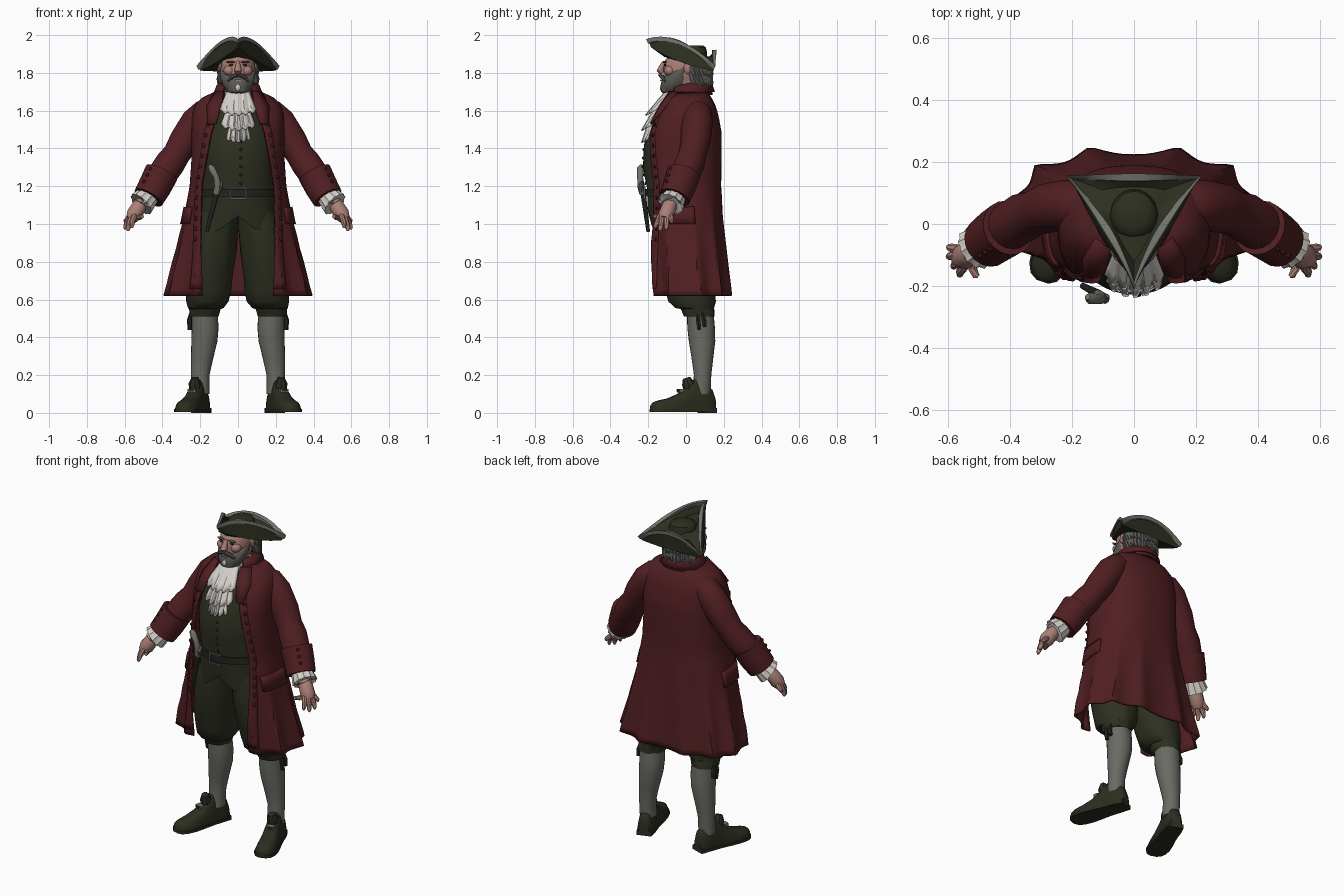
import bpy, bmesh, math, random
from mathutils import Vector

if "Cube" in bpy.data.objects:
    bpy.data.objects.remove(bpy.data.objects["Cube"])
random.seed(4)
PI = math.pi

def material(name, r, g, b):
    m = bpy.data.materials.new(name)
    m.diffuse_color = (r, g, b, 1)
    m.use_nodes = True
    m.node_tree.nodes["Principled BSDF"].inputs["Base Color"].default_value = m.diffuse_color
    return m

RED = material("coat_red", .082, .0135, .0165)
DARK_RED = material("dark_red", .040, .008, .010)
OLIVE = material("olive_cloth", .027, .029, .015)
SHOE = material("shoe_leather", .024, .027, .014)
GREY = material("stocking_grey", .145, .145, .128)
TRIM = material("trim_grey", .165, .170, .150)
HAIR = material("hair_grey", .105, .103, .095)
SKIN = material("skin", .400, .215, .180)
WHITE = material("linen_white", .660, .630, .590)
BLACK = material("dark_leather", .018, .018, .013)

def build(name, bm, mat, angle=40, thick=0):
    bmesh.ops.recalc_face_normals(bm, faces=bm.faces)
    me = bpy.data.meshes.new(name)
    bm.to_mesh(me)
    bm.free()
    me.materials.append(mat)
    for p in me.polygons:
        p.use_smooth = True
    me.set_sharp_from_angle(angle=math.radians(angle))
    ob = bpy.data.objects.new(name, me)
    bpy.context.collection.objects.link(ob)
    if thick:
        mod = ob.modifiers.new("thickness", 'SOLIDIFY')
        mod.thickness, mod.offset = thick, 0
    return ob

def loft(name, rings, mat, closed=True, caps=True, **kw):
    """Skin a list of point rings."""
    bm = bmesh.new()
    vs = [[bm.verts.new(p) for p in r] for r in rings]
    n = len(vs[0])
    for a, b in zip(vs, vs[1:]):
        for i in range(n if closed else n - 1):
            j = (i + 1) % n
            bm.faces.new((a[i], a[j], b[j], b[i]))
    if closed and caps:
        bm.faces.new(vs[0])
        bm.faces.new(vs[-1])
    return build(name, bm, mat, **kw)

def stack(name, rows, mat, s=1, n=24, wave=0, **kw):
    """Upright loft of ellipses: z, cx, cy, rx, ry."""
    rings = []
    for k, (z, cx, cy, rx, ry) in enumerate(rows):
        f = [1 + wave * math.cos(7 * 2 * PI * i / n + k) for i in range(n)]
        rings.append([(s * cx + rx * f[i] * math.cos(2 * PI * i / n),
                       cy + ry * f[i] * math.sin(2 * PI * i / n), z) for i in range(n)])
    return loft(name, rings, mat, **kw)

def tube(name, pts, mat, s=1, n=14, wave=0, **kw):
    """Round loft along a path: x, y, z, radius."""
    P = [Vector((s * p[0], p[1], p[2])) for p in pts]
    rings = []
    for k, p in enumerate(P):
        d = (P[min(k + 1, len(P) - 1)] - P[max(k - 1, 0)]).normalized()
        u = d.cross(Vector((0, 1, .2))).normalized()
        v = d.cross(u)
        ring = []
        for i in range(n):
            a = 2 * PI * i / n
            r = pts[k][3] * (1 + wave * (-1) ** i)
            ring.append(p + r * (u * math.cos(a) + v * math.sin(a)))
        rings.append(ring)
    return loft(name, rings, mat, **kw)

def ball(name, loc, size, mat, n=12):
    bm = bmesh.new()
    bmesh.ops.create_uvsphere(bm, u_segments=n, v_segments=max(6, n * 2 // 3), radius=1)
    for v in bm.verts:
        v.co = Vector(loc) + v.co * Vector(size)
    return build(name, bm, mat, 60)

def box(name, loc, size, mat, rot=0):
    bm = bmesh.new()
    bmesh.ops.create_cube(bm, size=1)
    for v in bm.verts:
        x, y, z = (v.co[i] * size[i] for i in range(3))
        v.co = (loc[0] + x * math.cos(rot) - y * math.sin(rot),
                loc[1] + x * math.sin(rot) + y * math.cos(rot), loc[2] + z)
    return build(name, bm, mat)

def lookup(table, z):
    for a, b in zip(table, table[1:]):
        if z <= b[0]:
            t = max(0, (z - a[0]) / (b[0] - a[0]))
            return [p + (q - p) * t for p, q in zip(a, b)]
    return list(table[-1])

# Coat: z, half width, front y, back y, half opening
COAT = [(.62, .38, -.18, .235, .19), (.80, .335, -.192, .215, .19), (1.0, .288, -.2, .195, .195),
        (1.2, .25, -.21, .18, .19), (1.35, .24, -.215, .183, .165), (1.48, .24, -.2, .183, .14),
        (1.58, .238, -.155, .165, .11), (1.64, .215, -.115, .145, .09), (1.675, .175, -.09, .125, .08),
        (1.70, .11, -.07, .105, .07)]
POW = .8

def coat_start(z):
    _, hw, _, _, g = lookup(COAT, z)
    return math.asin(min(1, g / hw) ** (1 / POW))

def coat_point(z, a, off=0):
    _, hw, yf, yb, _ = lookup(COAT, z)
    fold = max(0, min(1, (1.15 - z) / .5)) * .016 * (1 - 2 * abs(math.sin(5.5 * a)))
    sa, ca = math.sin(a), math.cos(a)
    x = (hw + off + fold) * math.copysign(abs(sa) ** POW, sa)
    y = (yf + yb) / 2 - ((yb - yf) / 2 + off + fold) * math.copysign(abs(ca) ** POW, ca)
    return (x, y, z)

def coat_patch(name, zs, arc, mat, off, n=8, s=1, thick=.008):
    rings = []
    for z in zs:
        a0, a1 = arc(z)
        pts = [coat_point(z, a0 + (a1 - a0) * i / n, off) for i in range(n + 1)]
        rings.append([(s * x, y, z) for x, y, z in pts])
    return loft(name, rings, mat, closed=False, thick=thick)

zs = [.62 + i * 1.08 / 30 for i in range(31)]
coat_patch("coat_body", zs, lambda z: (coat_start(z), 2 * PI - coat_start(z)), RED, 0, 88, thick=.012)
collar = [[(r * math.sin(a), .02 - r * math.cos(a), z - .035 * (1 + math.cos(a)) / 2)
           for a in [.75 + i * (2 * PI - 1.5) / 24 for i in range(25)]]
          for r, z in ((.12, 1.685), (.10, 1.72), (.095, 1.76), (.11, 1.75), (.13, 1.70))]
loft("coat_collar", collar, RED, closed=False, thick=.008)

for s in (-1, 1):
    # Coat facings, buttons and pocket flaps
    coat_patch("coat_facing", zs[1:-3], lambda z: (coat_start(z) - .01, coat_start(z) + .2), RED, .006, 4, s)
    for i in range(13):
        z = .92 + i * .055
        x, y, z = coat_point(z, coat_start(z) + .13, .010)
        ball("coat_button", (s * x, y, z), (.011, .007, .011), DARK_RED, 8)
    coat_patch("pocket_flap", [1.0, 1.05, 1.09], lambda z: (1.0, 1.75), RED, .010, 10, s, .014)
    # Lapels
    lapel = [[(s * x, y, z) for x, y, z in row] for row in (
        [(.075, -.085, 1.70), (.10, -.07, 1.70), (.125, -.045, 1.695)],
        [(.085, -.135, 1.63), (.125, -.135, 1.62), (.165, -.11, 1.62)],
        [(.115, -.185, 1.53), (.135, -.188, 1.53), (.16, -.185, 1.53)])]
    loft("lapel", lapel, RED, closed=False, thick=.01)
    # Sleeves, cuffs and lace
    tube("sleeve", [(.12, .055, 1.605, .055), (.175, .06, 1.585, .077), (.22, .06, 1.54, .083), (.285, .05, 1.44, .08),
                    (.325, .035, 1.37, .073), (.36, .02, 1.32, .08), (.42, -.02, 1.235, .077),
                    (.46, -.05, 1.17, .07)], RED, s, 18)
    tube("sleeve_cuff", [(.405, -.012, 1.27, .075), (.405, -.012, 1.27, .091), (.44, -.035, 1.20, .088),
                         (.474, -.06, 1.14, .083), (.474, -.06, 1.14, .06)], RED, s, 18)
    for k in range(3):
        ball("cuff_button", (s * (.463 + .017 * k), -.080 - .011 * k, 1.292 - .033 * k), (.009,) * 3, DARK_RED, 8)
    tube("lace_cuff", [(.47, -.055, 1.15, .055), (.495, -.07, 1.125, .064), (.513, -.08, 1.105, .069),
                       (.51, -.08, 1.11, .05)], WHITE, s, 24, .05)
    # Hands
    tube("palm", [(.495, -.07, 1.13, .03), (.525, -.09, 1.09, .04), (.55, -.105, 1.05, .042),
                  (.565, -.113, 1.025, .03)], SKIN, s)
    for kx, ky, tx, ty, tz in ((.57, -.08, .597, -.075, 1.005), (.573, -.10, .597, -.105, .97),
                               (.565, -.125, .582, -.137, .962), (.55, -.14, .562, -.163, .978),
                               (.525, -.12, .508, -.17, 1.03)):
        tube("finger", [(.54, -.10, 1.07, .012), (kx, ky, 1.04, .0155),
                        ((kx + tx) / 2 + .004, (ky + ty) / 2, (1.04 + tz) / 2, .0145),
                        (tx, ty, tz + .01, .011), (tx, ty, tz, .005)], SKIN, s, 8)
    # Breeches and stockings
    stack("breeches_leg", [(.51, .18, .07, .076, .08), (.55, .176, .06, .083, .088), (.555, .17, .045, .094, .102),
                           (.59, .16, .032, .112, .125), (.64, .155, .025, .118, .13), (.72, .15, .01, .12, .138),
                           (.85, .135, -.005, .125, .148), (1.0, .115, -.01, .115, .155), (1.1, .1, -.01, .1, .14)],
          OLIVE, s, 42, .02)
    stack("stocking", [(.54, .178, .075, .07, .07), (.45, .174, .08, .071, .073), (.38, .178, .085, .069, .07),
                       (.28, .191, .087, .058, .056), (.2, .2, .088, .049, .046), (.1, .2, .08, .048, .05)], GREY, s)
    # Knee ribbons
    for k, dz in enumerate((.05, .035)):
        tube("knee_ribbon", [(.247, .06 + .03 * k, .53, .01), (.257, .065 + .03 * k, .49, .014),
                             (.255, .07 + .03 * k, .49 - dz, .011)], BLACK, s, 6)
    # Shoes: half-arch sections along a turned-out axis
    d = Vector((s * .32, -.947, 0))
    w = Vector((d.y, -d.x, 0))
    heel = Vector((s * .182, .15, 0))
    ST = [(0, .03, .07), (.015, .042, .11), (.06, .047, .145), (.11, .047, .165), (.15, .05, .13), (.2, .056, .088),
          (.26, .06, .062), (.31, .055, .052), (.34, .04, .042), (.355, .015, .025)]
    loft("shoe_upper", [[heel + d * u + w * hw * math.copysign(abs(math.cos(PI * i / 12)) ** .7, math.cos(PI * i / 12))
                         + Vector((0, 0, .015 + h * math.sin(PI * i / 12))) for i in range(13)]
                        for u, hw, h in ST], SHOE)
    outline = [(u, hw + .005) for u, hw, h in ST] + [(u, -hw - .005) for u, hw, h in reversed(ST)]
    loft("shoe_sole", [[heel + d * u + w * v + Vector((0, 0, z)) for u, v in outline] for z in (.004, .02)], SHOE)
    c = heel + d * .04
    box("shoe_heel", (c.x, c.y, .013), (.088, .08, .026), SHOE, math.atan2(w.y, w.x))
    c = heel + d * .14
    tube("shoe_tongue", [(s * abs(c.x), c.y, .12, .03), (s * abs(c.x + d.x * .005), c.y - .005, .155, .034),
                         (s * abs(c.x), c.y - .015, .185, .02)], SHOE, s * s, 8)
    c = heel + d * .185
    box("shoe_buckle", (c.x, c.y, .118), (.045, .03, .018), TRIM, math.atan2(w.y, w.x))
    box("buckle_centre", (c.x + d.x * .004, c.y - .005, .119), (.029, .03, .012), SHOE, math.atan2(w.y, w.x))
    # Ears, eyes, brows, moustache
    ball("ear", (s * .09, .01, 1.825), (.012, .022, .032), SKIN)
    ball("eye", (s * .036, -.111, 1.842), (.012, .007, .006), BLACK, 8)
    ball("brow", (s * .038, -.112, 1.858), (.026, .01, .006), HAIR, 8)
    ball("cheek", (s * .045, -.086, 1.812), (.032, .03, .028), SKIN)
    tube("moustache", [(.004, -.138, 1.79, .01), (.03, -.13, 1.782, .012), (.055, -.108, 1.755, .007)], HAIR, s, 8)

# Waistcoat: z, half width, front y, back y; hem notched at the centre
WAIST = [(.96, .205, -.19, .12), (1.08, .2, -.205, .13), (1.18, .19, -.205, .14), (1.3, .2, -.228, .15),
         (1.42, .2, -.222, .15), (1.54, .18, -.18, .14), (1.62, .13, -.125, .11), (1.68, .08, -.08, .08)]

def waist_ring(row, off=0, notch=0):
    z, hw, yf, yb = row
    out = []
    for i in range(40):
        a = 2 * PI * i / 40
        c = math.cos(a)
        lift = notch * max(0, 1 - abs(math.sin(a)) / .55) if c > 0 else 0
        out.append(((hw + off) * math.sin(a), (yf + yb) / 2 - ((yb - yf) / 2 + off) * c, z + lift))
    return out

loft("waistcoat", [waist_ring(r, 0, .08 if i == 0 else 0) for i, r in enumerate(WAIST)], OLIVE, caps=False)
loft("belt", [waist_ring(lookup(WAIST, z), o) for z, o in ((1.145, 0), (1.145, .01), (1.185, .01), (1.185, 0))],
     BLACK, caps=False)
for dx, dz, sx, sz in ((0, .03, .085, .009), (0, -.03, .085, .009), (.038, 0, .009, .065), (-.038, 0, .009, .065)):
    box("belt_buckle", (dx, -.22, 1.165 + dz), (sx, .01, sz), HAIR)
for i in range(6):
    z = 1.215 + i * .045
    ball("waistcoat_button", (.015, lookup(WAIST, z)[2] - .002, z), (.008, .006, .008), BLACK, 8)

# Pistol tucked in the belt
tube("pistol_grip", [(-.15, -.235, 1.31, .010), (-.14, -.24, 1.295, .019), (-.115, -.243, 1.25, .016),
                     (-.105, -.238, 1.20, .02), (-.115, -.23, 1.16, .018)], TRIM, n=10)
tube("pistol_lock", [(-.085, -.232, 1.225, .006), (-.095, -.24, 1.20, .018), (-.105, -.235, 1.17, .012)], HAIR, n=8)
tube("pistol_barrel", [(-.112, -.228, 1.17, .015), (-.165, -.20, .96, .010)], BLACK, n=10)

# Neckcloth and pleated ruffles: top z, bottom z, widths, depths
stack("neckcloth", [(1.63, 0, 0, .09, .10), (1.68, 0, -.005, .083, .09), (1.715, 0, -.01, .075, .085)], WHITE)
for z0, z1, w0, w1, y0, y1 in ((1.54, 1.435, .045, .068, -.195, -.226), (1.62, 1.50, .055, .09, -.16, -.226),
                               (1.71, 1.58, .055, .095, -.10, -.205)):
    rings = []
    for k in range(5):
        t = k / 4
        rings.append([((w0 + (w1 - w0) * t) * u, y0 + (y1 - y0) * t + .035 * u * u + (.002 + .007 * t) * fold,
                       z0 + (z1 - z0) * t + .02 * t * u * u + .005 * t * fold)
                      for u, fold in [(j / 10 - 1, (1, 1, -1, -1)[j % 4]) for j in range(21)]])
    loft("ruffle", rings, WHITE, closed=False, thick=.008)

# Head, nose, beard and hair
stack("head", [(1.66, 0, .01, .065, .065), (1.72, 0, -.02, .068, .085), (1.77, 0, -.012, .084, .108),
               (1.82, 0, -.005, .09, .115), (1.86, 0, 0, .089, .116), (1.89, 0, .01, .08, .1)], SKIN)
tube("nose", [(0, -.115, 1.86, .01), (0, -.128, 1.835, .014), (0, -.137, 1.812, .02), (0, -.125, 1.798, .012)], SKIN)
stack("beard", [(1.685, 0, -.075, .03, .035), (1.70, 0, -.07, .058, .062), (1.735, 0, -.055, .08, .08),
                (1.77, 0, -.045, .091, .082), (1.80, 0, -.035, .094, .06), (1.83, 0, -.01, .093, .03)],
      HAIR, wave=.02, n=28)
ball("goatee", (0, -.125, 1.722), (.016, .014, .022), WHITE, 8)
box("mouth", (0, -.1335, 1.762), (.035, .006, .008), SKIN)
ball("hair_back", (0, .055, 1.80), (.094, .08, .075), HAIR, 16)
for i in range(17):
    a = -.15 + i * (PI + .3) / 16
    x, y = .085 * math.cos(a), .04 + .075 * math.sin(a)
    for z in (1.83, 1.785):
        tube("hair_lock", [(x, y, z + .02, .018), (x * 1.1, y + .012, z - .02, .021),
                           (x * 1.18, y + .025, z - .05 + random.uniform(-.01, .01), .006)], HAIR, n=6)

# Three-cornered hat: each ring is three curved sides between the corners
def hat_ring(front, rear, side, back, n=12):
    f, r, c, b = map(Vector, (front, rear, side, back))
    flip = lambda p: Vector((-p.x, p.y, p.z))
    out = []
    for p, m, q in ((f, c, r), (r, b, flip(r)), (flip(r), flip(c), f)):
        out += [p * (1 - t) ** 2 + m * 2 * t * (1 - t) + q * t * t for t in [i / n for i in range(n)]]
    return out

band = hat_ring((0, -.115, 1.885), (.085, .085, 1.83), (.125, -.04, 1.86), (0, .16, 1.83))
fold = hat_ring((0, -.185, 1.935), (.2, .14, 1.812), (.125, -.03, 1.84), (0, .15, 1.80))
edge = hat_ring((0, -.20, 1.972), (.21, .15, 1.832), (.055, -.05, 2.03), (0, .158, 2.0))
inner = hat_ring((0, -.12, 1.935), (.10, .11, 1.88), (.07, -.03, 1.92), (0, .13, 1.89))
floor = [Vector((p.x * .3, .03 + (p.y - .03) * .3, 1.925)) for p in inner]
loft("hat_brim", [band, fold, edge, inner, floor], OLIVE, angle=50, caps=False)
stack("hat_crown", [(1.86, 0, .03, .078, .085), (1.915, 0, .03, .076, .08), (1.935, 0, .035, .066, .07),
                    (1.945, 0, .04, .045, .05)], OLIVE)
bm = bmesh.new()
rows = []
for p, q in zip(edge, fold):
    up = (p - q).normalized()
    out = Vector((p.x, p.y - .03, 0)).normalized()
    rows.append([bm.verts.new(p + up * a + out * b) for a, b in ((-.016, .008), (.007, .008), (.004, -.016), (-.02, -.016))])
for k in range(len(rows)):
    a, b = rows[k], rows[(k + 1) % len(rows)]
    for i in range(4):
        bm.faces.new((a[i], a[(i + 1) % 4], b[(i + 1) % 4], b[i]))
build("hat_trim", bm, TRIM)
